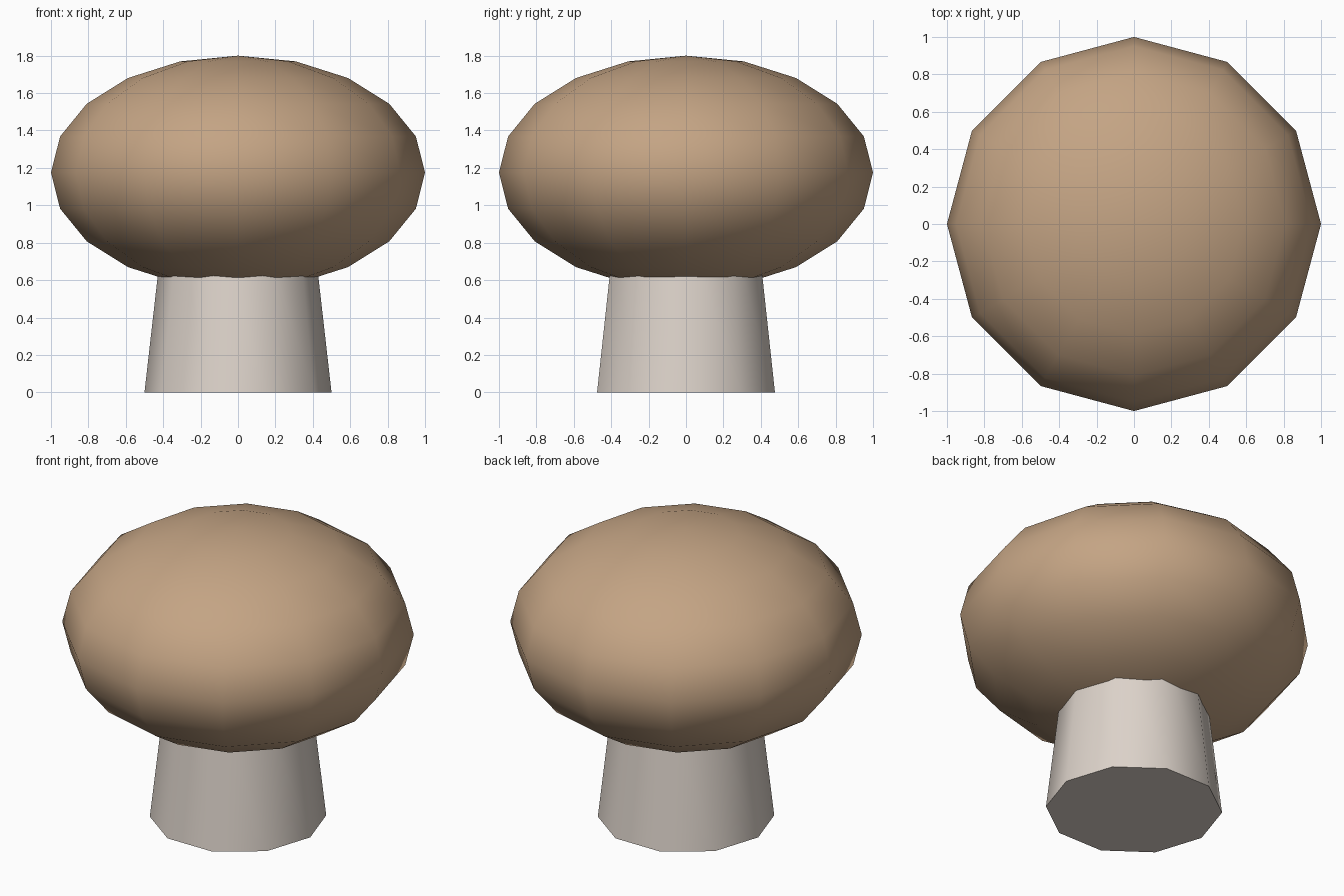
import bpy
import math

default = bpy.data.objects.get("Cube")
if default:
    bpy.data.objects.remove(default, do_unlink=True)


def make_material(name, rgb):
    mat = bpy.data.materials.new(name)
    mat.use_nodes = True
    color = (*rgb, 1.0)
    mat.diffuse_color = color
    mat.node_tree.nodes["Principled BSDF"].inputs["Base Color"].default_value = color
    return mat


def finish(name, mat):
    obj = bpy.context.object
    obj.name = name
    obj.data.materials.append(mat)
    bpy.ops.object.transform_apply(location=False, rotation=True, scale=True)
    return obj


cap_brown = make_material("cap_brown", (0.552, 0.371, 0.231))
stem_cream = make_material("stem_cream", (0.72, 0.65, 0.59))

# Cap: squashed low-poly sphere, smooth all over
bpy.ops.mesh.primitive_uv_sphere_add(segments=12, ring_count=10, radius=1,
                                     location=(0, 0, 1.175))
bpy.context.object.scale.z = 0.625
finish("mushroom_cap", cap_brown)
bpy.ops.object.shade_smooth()

# Stem: ten-sided taper, corners on the x axis, top buried in the cap
height = 0.88
bpy.ops.mesh.primitive_cone_add(vertices=10, radius1=0.5, radius2=0.4, depth=height,
                                location=(0, 0, height / 2))
finish("mushroom_stem", stem_cream)
stem = bpy.context.object
stem.rotation_euler.z = math.radians(90)
bpy.ops.object.transform_apply(location=False, rotation=True, scale=False)
bpy.ops.object.shade_smooth_by_angle(angle=math.radians(50))
